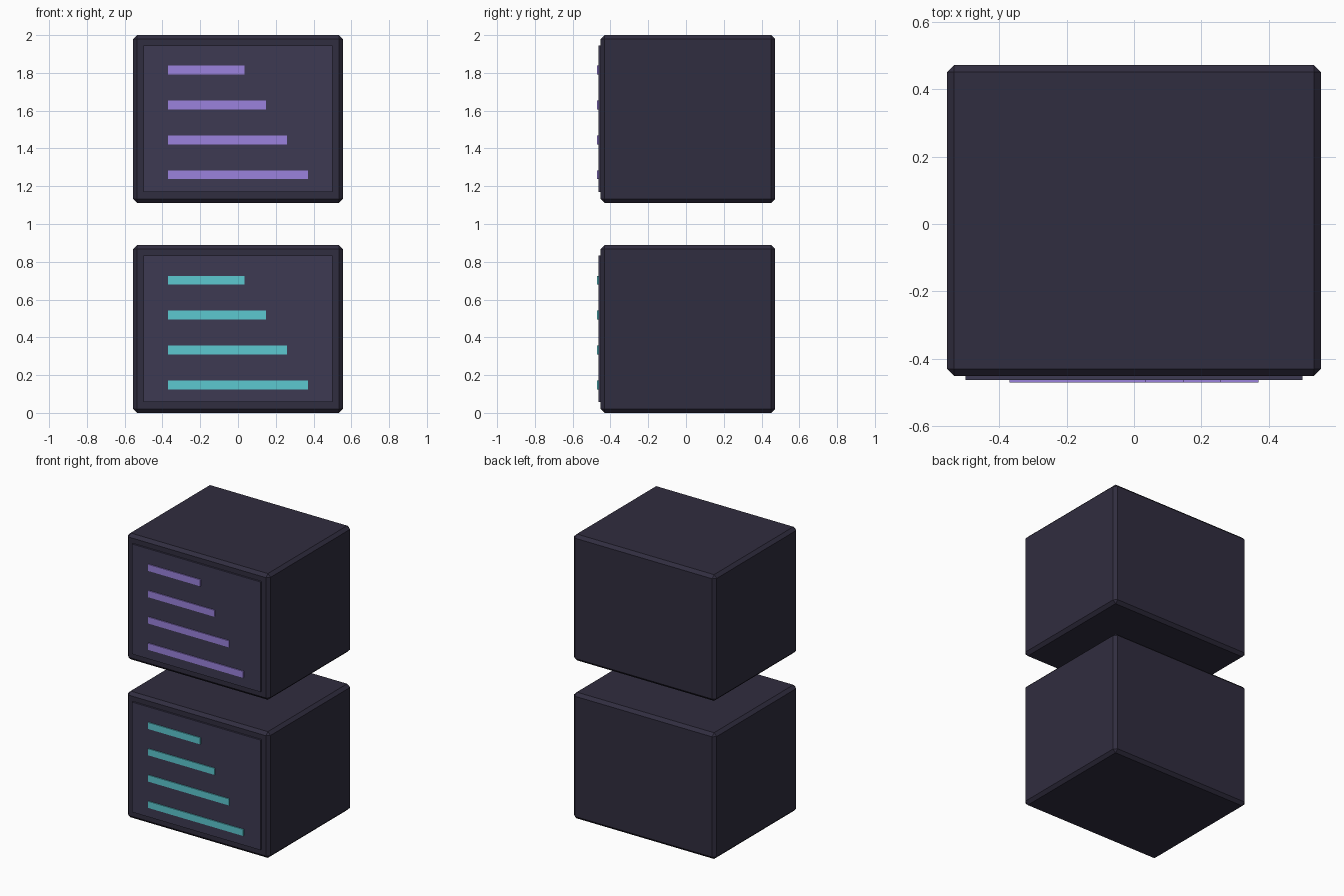
import bpy

if "Cube" in bpy.data.objects:
    bpy.data.objects.remove(bpy.data.objects["Cube"])

W, D, H = 1.11, 0.924, 0.888      # cabinet size
FRONT = -0.452                    # y of the cabinet front face
PITCH = 2.0 - H                   # height step between the two units


def material(name, rgb):
    m = bpy.data.materials.new(name)
    m.diffuse_color = (*rgb, 1.0)
    m.use_nodes = True
    m.node_tree.nodes["Principled BSDF"].inputs["Base Color"].default_value = m.diffuse_color
    return m


def box(name, lo, hi, mat, bevel=0.0):
    centre = [(a + b) / 2 for a, b in zip(lo, hi)]
    bpy.ops.mesh.primitive_cube_add(size=1, location=centre)
    ob = bpy.context.object
    ob.name = name
    ob.scale = [b - a for a, b in zip(lo, hi)]
    bpy.ops.object.transform_apply(location=False, rotation=False, scale=True)
    ob.data.materials.append(mat)
    if bevel:
        mod = ob.modifiers.new("chamfer", 'BEVEL')
        mod.width = bevel
        mod.segments = 1
    return ob


body_mat = material("dark_body", (0.030, 0.026, 0.050))
panel_mat = material("screen_panel", (0.047, 0.042, 0.084))
bar_mats = {
    "lower": material("cyan_bar", (0.107, 0.578, 0.630)),
    "upper": material("violet_bar", (0.328, 0.223, 0.723)),
}

for i, (unit, bar_mat) in enumerate(bar_mats.items()):
    z = i * PITCH
    # Chamfered cabinet
    box(f"{unit}_cabinet", (-W / 2, FRONT, z), (W / 2, FRONT + D, z + H), body_mat, 0.021)
    # Thin raised front panel
    box(f"{unit}_front_panel", (-0.5, -0.464, z + 0.058), (0.5, FRONT + 0.01, z + 0.832), panel_mat)
    # Four left-aligned bars, longest at the bottom
    for k in range(4):
        zc = z + 0.148 + 0.185 * k
        box(f"{unit}_bar_{k + 1}", (-0.37, -0.471, zc - 0.023),
            (0.37 - 0.1115 * k, -0.459, zc + 0.023), bar_mat)
